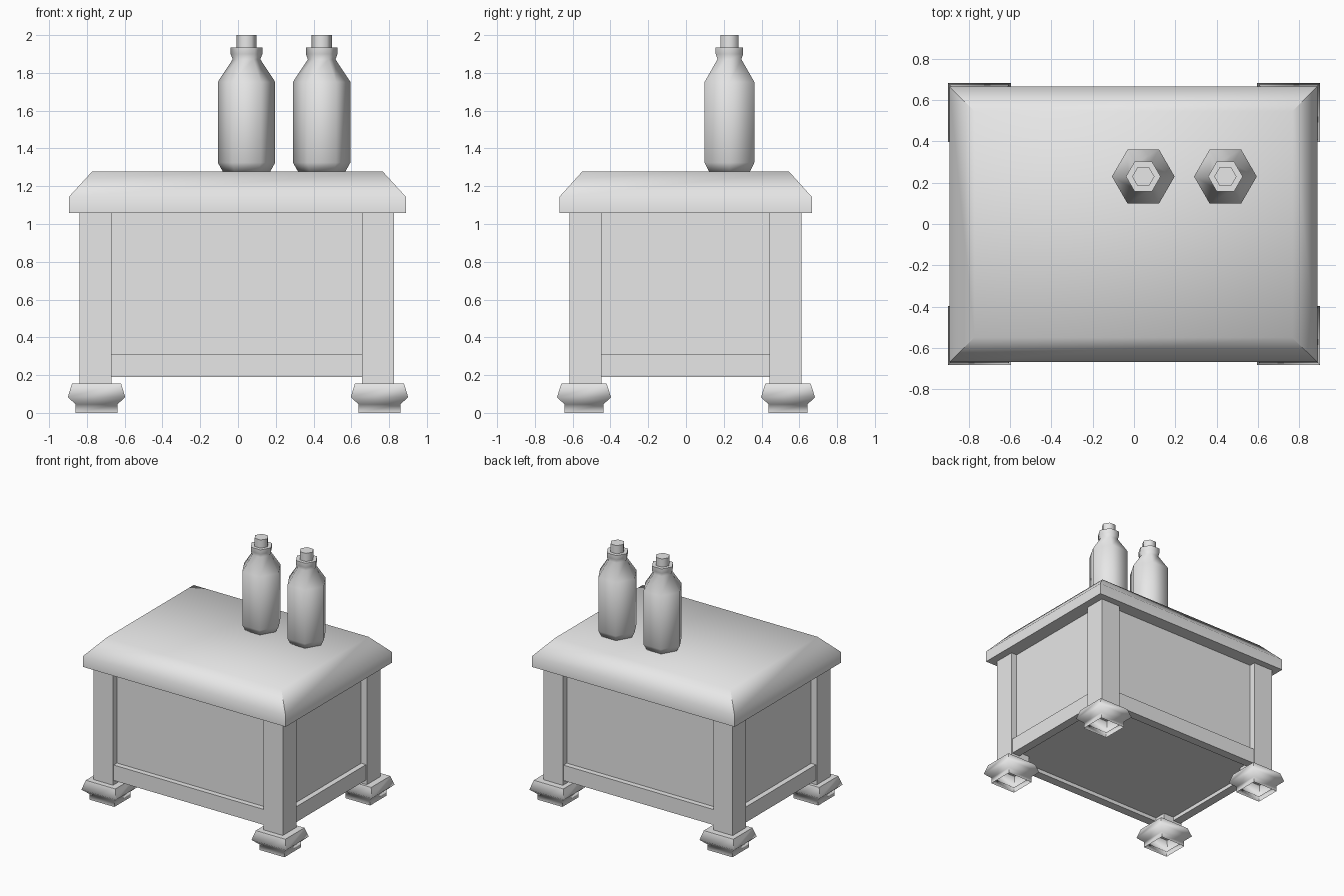
import bpy
import bmesh
import math

cube = bpy.data.objects.get("Cube")
if cube:
    bpy.data.objects.remove(cube, do_unlink=True)

grey = bpy.data.materials.new("plain_grey")
grey.use_nodes = True
grey.diffuse_color = (0.8, 0.8, 0.8, 1)
grey.node_tree.nodes["Principled BSDF"].inputs["Base Color"].default_value = (0.8, 0.8, 0.8, 1)


def stack(name, rings, sides=0, bottom=True, smooth=None, at=(0, 0)):
    """Skin horizontal rings (half x, half y, z); sides=0 means rectangular."""
    bm = bmesh.new()
    loops = []
    for hx, hy, z in rings:
        if sides:
            turns = [math.tau * i / sides for i in range(sides)]
            pts = [(hx * math.cos(a), hy * math.sin(a)) for a in turns]
        else:
            pts = [(-hx, -hy), (hx, -hy), (hx, hy), (-hx, hy)]
        loops.append([bm.verts.new((x + at[0], y + at[1], z)) for x, y in pts])
    n = len(loops[0])
    for low, high in zip(loops, loops[1:]):
        for i in range(n):
            j = (i + 1) % n
            bm.faces.new((low[i], low[j], high[j], high[i]))
    bm.faces.new(loops[-1])
    if bottom:
        bm.faces.new(loops[0][::-1])
    mesh = bpy.data.meshes.new(name)
    bm.to_mesh(mesh)
    bm.free()
    mesh.materials.append(grey)
    obj = bpy.data.objects.new(name, mesh)
    bpy.context.collection.objects.link(obj)
    if smooth:
        bpy.ops.object.select_all(action="DESELECT")
        bpy.context.view_layer.objects.active = obj
        obj.select_set(True)
        bpy.ops.object.shade_smooth_by_angle(angle=math.radians(smooth))
    return obj


def box(name, x0, x1, y0, y1, z0, z1):
    hx, hy = (x1 - x0) / 2, (y1 - y0) / 2
    return stack(name, [(hx, hy, z0), (hx, hy, z1)], at=((x0 + x1) / 2, (y0 + y1) / 2))


TOP = 1.277    # tabletop height
UNDER = 1.057  # underside of tabletop
CX, CY = -0.006, -0.003  # cabinet body centre
OX, OY = 0.833, 0.614    # outer half sizes of the posts
POST = 0.17

# Bevelled tabletop
stack("tabletop", [(0.892, 0.668, UNDER), (0.892, 0.668, 1.144), (0.77, 0.548, TOP)],
      smooth=60, at=(-0.003, -0.002))

# Recessed cabinet body
inset = 0.05
box("cabinet_panels", CX - OX + inset, CX + OX - inset,
    CY - OY + inset, CY + OY - inset, 0.22, UNDER)

# Corner posts and moulded hollow feet
for sx, side in ((1, "left"), (-1, "right")):
    for sy, end in ((-1, "front"), (1, "back")):
        px = CX + sx * (OX - POST / 2)
        py = CY + sy * (OY - POST / 2)
        half = POST / 2
        box(f"{end}_{side}_post", px - half, px + half, py - half, py + half, 0.155, UNDER)
        stack(f"{end}_{side}_foot",
              [(0.11, 0.103, 0), (0.11, 0.103, 0.045), (0.152, 0.143, 0.083), (0.13, 0.12, 0.155)],
              bottom=False, smooth=70, at=(sx * 0.749, sy * 0.54))

# Bottom rails between the posts
gap, thick = 0.008, 0.07
for s, end in ((-1, "front"), (1, "back")):
    ys = sorted((CY + s * (OY - gap), CY + s * (OY - gap - thick)))
    box(f"{end}_rail", CX - OX + POST, CX + OX - POST, *ys, 0.19, 0.313)
for s, side in ((1, "left"), (-1, "right")):
    xs = sorted((CX + s * (OX - gap), CX + s * (OX - gap - thick)))
    box(f"{side}_rail", *xs, CY - OY + POST, CY + OY - POST, 0.19, 0.313)

# Six-sided bottles with stoppers
profile = [(0.125, TOP), (0.152, 1.325), (0.152, 1.752), (0.073, 1.872),
           (0.084, 1.9), (0.084, 1.935)]
for x, name in ((0.045, "inner"), (0.443, "outer")):
    stack(f"{name}_bottle", [(r, r, z) for r, z in profile], sides=6, smooth=75, at=(x, 0.23))
    stack(f"{name}_stopper", [(0.054, 0.054, 1.93), (0.054, 0.054, 2.0)],
          sides=6, smooth=75, at=(x, 0.23))
